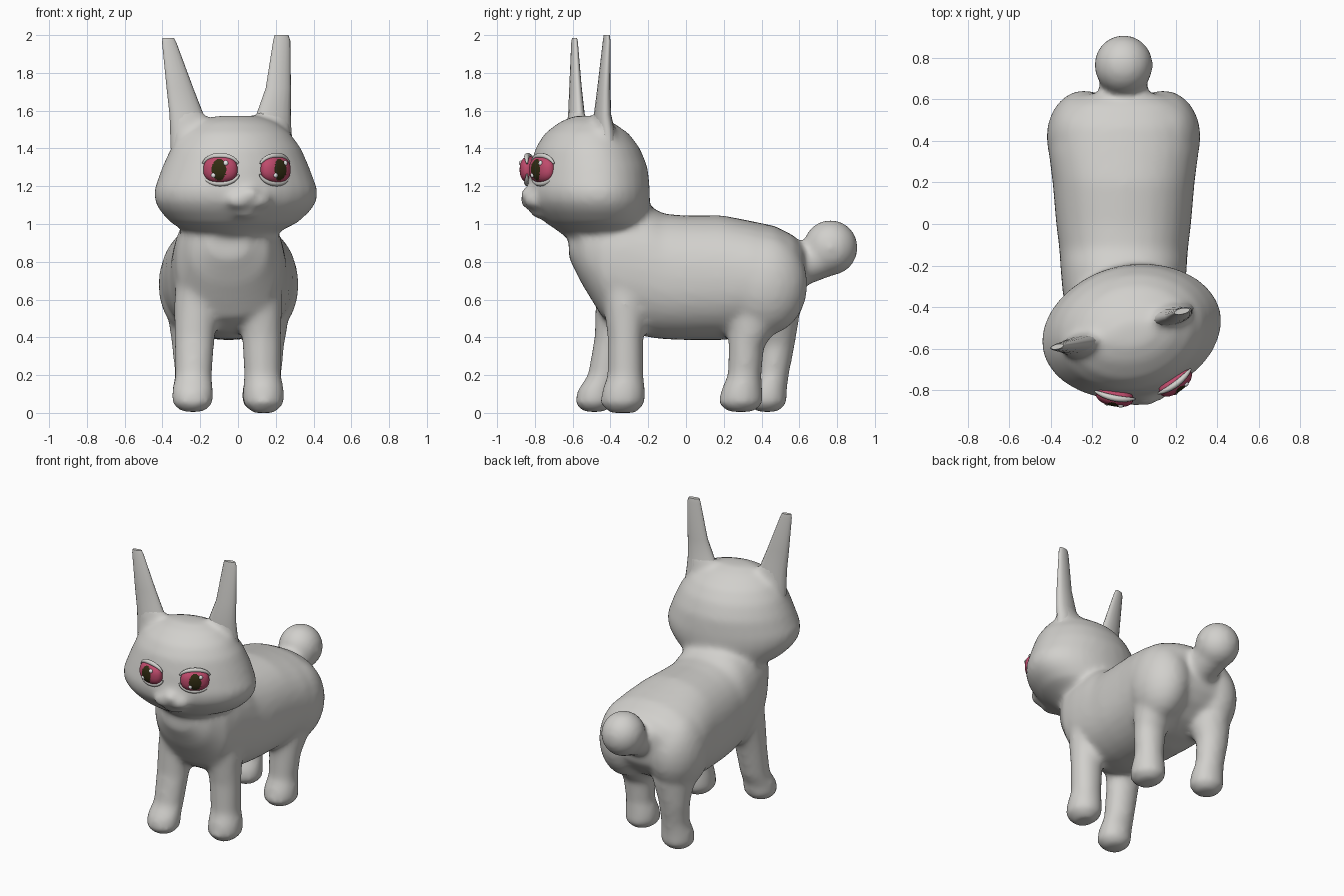
import bpy, bmesh, math
from mathutils import Matrix, Vector

if "Cube" in bpy.data.objects:
    bpy.data.objects.remove(bpy.data.objects["Cube"])

CX = -0.05                                   # body centre line
YAW = math.radians(13)                       # head is turned a little
HEAD = Matrix.Translation((-0.005, -0.545, 0)) @ Matrix.Rotation(YAW, 4, 'Z')


def material(name, rgb):
    m = bpy.data.materials.new(name)
    m.diffuse_color = (*rgb, 1)
    m.use_nodes = True
    m.node_tree.nodes["Principled BSDF"].inputs["Base Color"].default_value = m.diffuse_color
    return m


FUR = material("pale grey", (0.64, 0.63, 0.605))
IRIS = material("rose pink", (0.52, 0.07, 0.15))
PUPIL = material("dark olive", (0.03, 0.025, 0.006))
SHINE = material("white", (0.85, 0.85, 0.85))


def signed_pow(v, p):
    return math.copysign(abs(v) ** p, v)


def loft(bm, rings, axis='Z', n=24, power=1.0, matrix=Matrix(), turn=0.0):
    """Closed tube through rings (x, y, z, a, b), flat across the given axis."""
    loops = []
    ct, st = math.cos(turn), math.sin(turn)
    for x, y, z, a, b in rings:
        loop = []
        for i in range(n):
            u = a * signed_pow(math.cos(math.tau * i / n), power)
            v = b * signed_pow(math.sin(math.tau * i / n), power)
            u, v = u * ct - v * st, u * st + v * ct
            p = (x + u, y + v, z) if axis == 'Z' else (x + u, y, z + v)
            loop.append(bm.verts.new(matrix @ Vector(p)))
        loops.append(loop)
    for l0, l1 in zip(loops, loops[1:]):
        for i in range(n):
            j = (i + 1) % n
            bm.faces.new((l0[i], l0[j], l1[j], l1[i]))
    bm.faces.new(loops[0][::-1])
    bm.faces.new(loops[-1])


def ball(bm, centre, radii, matrix=Matrix(), seg=24):
    m = matrix @ Matrix.Translation(centre) @ Matrix.Diagonal((*radii, 1))
    bmesh.ops.create_uvsphere(bm, u_segments=seg, v_segments=seg // 2, radius=1, matrix=m)


def finish(bm, name, mats):
    bm.normal_update()
    bmesh.ops.recalc_face_normals(bm, faces=bm.faces[:])
    me = bpy.data.meshes.new(name)
    bm.to_mesh(me)
    bm.free()
    ob = bpy.data.objects.new(name, me)
    bpy.context.collection.objects.link(ob)
    for m in mats:
        me.materials.append(m)
    bpy.ops.object.select_all(action='DESELECT')
    ob.select_set(True)
    bpy.context.view_layer.objects.active = ob
    bpy.ops.object.shade_smooth_by_angle(angle=math.radians(60))
    return ob


bm = bmesh.new()

# Trunk, chest to rump: y, bottom, top, half width
trunk = [(-0.62, .82, .96, .10), (-0.55, .68, 1.08, .21), (-0.44, .50, 1.12, .275),
         (-0.32, .43, 1.13, .295), (-0.2, .40, 1.10, .305), (-0.12, .39, 1.055, .31), (0, .385, 1.045, .325),
         (0.2, .385, 1.045, .342), (0.35, .41, 1.015, .362), (0.47, .46, .99, .35),
         (0.57, .54, .94, .30), (0.625, .62, .88, .20)]
loft(bm, [(CX, y, (lo + hi) / 2, w, (hi - lo) / 2) for y, lo, hi, w in trunk], 'Y', 32, 0.88)

# Haunches
for s in (-1, 1):
    ball(bm, (CX + s * 0.19, 0.42, 0.68), (0.182, 0.225, 0.27))

# Legs: z, x, y, radius across, radius along
legs = {
    "front_right": [(0, .135, -.335, .06, .07), (.05, .135, -.335, .11, .12), (.12, .135, -.33, .11, .115),
                    (.2, .13, -.32, .098, .095), (.4, .125, -.32, .105, .095), (.58, .115, -.32, .12, .12),
                    (.78, .09, -.33, .13, .14)],
    "front_left": [(.005, -.24, -.485, .06, .06), (.05, -.24, -.485, .11, .105), (.12, -.24, -.475, .11, .10),
                   (.2, -.235, -.43, .098, .09), (.4, -.23, -.39, .108, .095), (.58, -.22, -.36, .12, .12),
                   (.78, -.19, -.35, .13, .14)],
    "back_right": [(.005, .13, .29, .06, .07), (.05, .13, .29, .11, .12), (.12, .13, .295, .11, .11),
                   (.2, .135, .31, .095, .09), (.35, .14, .32, .105, .095), (.5, .13, .37, .14, .15)],
    "back_left": [(.005, -.24, .43, .06, .06), (.05, -.24, .43, .11, .105), (.12, -.24, .435, .11, .10),
                  (.2, -.24, .46, .095, .085), (.35, -.245, .48, .105, .095), (.5, -.23, .46, .14, .14)],
}
for rings in legs.values():
    loft(bm, [(x, y, z, a, b) for z, x, y, a, b in rings])

# Round tail on a short stub
ball(bm, (CX, 0.765, 0.875), (0.143, 0.146, 0.148))
loft(bm, [(CX, .5, .79, .13, .12), (CX, .64, .79, .115, .115), (CX, .76, .85, .12, .13)], 'Y')

# Head: z, half width, front, back (measured from the head pivot)
head = [(.93, .18, -.09, .31), (.97, .27, -.14, .335), (1.01, .345, -.20, .34), (1.07, .405, -.255, .345),
        (1.12, .435, -.285, .35), (1.18, .44, -.295, .35), (1.3, .395, -.275, .34), (1.4, .35, -.25, .30),
        (1.48, .29, -.20, .24), (1.54, .21, -.12, .15), (1.573, .11, -.04, .07)]
loft(bm, [(0, (f + b) / 2, z, w, (b - f) / 2) for z, w, f, b in head], 'Z', 32, 1.03, HEAD)

# Muzzle lobes, chin and nose
for s in (-1, 1):
    ball(bm, (s * 0.05, -0.27, 1.125), (0.075, 0.06, 0.05), HEAD)
ball(bm, (0, -0.28, 1.16), (0.055, 0.065, 0.04), HEAD)
ball(bm, (0, -0.225, 1.065), (0.08, 0.06, 0.04), HEAD)

# Ears: z, outer x, inner x, y, half thickness
ears = {
    "left_ear": [(1.40, -.36, -.13, -.575, .06), (1.50, -.362, -.145, -.578, .052), (1.58, -.365, -.18, -.58, .04),
                 (1.72, -.38, -.235, -.585, .03), (1.96, -.403, -.325, -.59, .016), (1.985, -.40, -.338, -.59, .012)],
    "right_ear": [(1.40, .295, .03, -.43, .06), (1.50, .285, .06, -.435, .052), (1.58, .283, .095, -.442, .042),
                  (1.72, .282, .145, -.435, .032), (1.97, .278, .185, -.42, .018), (2.0, .268, .193, -.42, .014)],
}
ear_roots = {
    "left_ear": [(1.30, -.34, -.09, -.575, .09), (1.42, -.352, -.10, -.575, .075),
                 (1.54, -.36, -.14, -.578, .05), (1.62, -.366, -.2, -.581, .034)],
    "right_ear": [(1.30, .28, 0, -.44, .09), (1.42, .288, .02, -.437, .075),
                  (1.54, .283, .065, -.44, .05), (1.62, .28, .115, -.44, .034)],
}


def ear_sections(rows):
    return [((xo + xi) / 2, y, z, abs(xo - xi) / 2, t) for z, xo, xi, y, t in rows]


for rows in ear_roots.values():
    loft(bm, ear_sections(rows), turn=YAW)

body = finish(bm, "body", [FUR])
mod = body.modifiers.new("blend", 'REMESH')
mod.mode, mod.voxel_size, mod.use_smooth_shade = 'VOXEL', 0.018, True
mod = body.modifiers.new("soften", 'SMOOTH')
mod.factor, mod.iterations = 0.5, 14

for name, rows in ears.items():
    bm = bmesh.new()
    loft(bm, ear_sections(rows), n=16, turn=YAW)
    finish(bm, name, [FUR])

# Eyes with painted pupils, shines and lids
for side, s in (("left", -1), ("right", 1)):
    frame = (HEAD @ Matrix.Translation((s * 0.15, -0.258, 1.288))
             @ Matrix.Rotation(s * math.radians(24), 4, 'Z'))
    W, D, H = 0.092, 0.047, 0.071

    bm = bmesh.new()
    bmesh.ops.create_uvsphere(bm, u_segments=48, v_segments=32, radius=1)
    bmesh.ops.rotate(bm, verts=bm.verts[:], matrix=Matrix.Rotation(math.radians(90), 3, 'X'))
    for v in bm.verts:                        # slightly squared outline
        v.co = (W * signed_pow(v.co.x, 0.85), D * v.co.y, H * signed_pow(v.co.z, 0.85))
    for f in bm.faces:
        c = f.calc_center_median()
        if c.y < 0 and (c.x / 0.039) ** 2 + (c.z / 0.056) ** 2 < 1:
            f.material_index = 1
    bm.transform(frame)
    finish(bm, side + "_eye", [IRIS, PUPIL])

    bm = bmesh.new()
    for x, z, r in ((0.036, 0.034, 0.014), (-0.03, -0.03, 0.013)):
        y = -D * math.sqrt(1 - (x / W) ** 2 - (z / H) ** 2)
        ball(bm, (x, y, z), (r, r * 0.8, r), frame, 12)
    finish(bm, side + "_eye_shine", [SHINE])

    for lid, start, end in (("upper", 20, 160), ("lower", 195, 345)):
        cu = bpy.data.curves.new(f"{side}_{lid}_lid", 'CURVE')
        cu.dimensions, cu.bevel_depth, cu.bevel_resolution, cu.use_fill_caps = '3D', 0.015, 3, True
        sp = cu.splines.new('POLY')
        sp.points.add(14)
        for i, p in enumerate(sp.points):
            t = i / 14
            a = math.radians(start + (end - start) * t)
            x = 0.102 * math.cos(a)
            y = -0.008 + 1.6 * x * x
            p.co = (*(frame @ Vector((x, y, 0.074 * signed_pow(math.sin(a), 0.8)))), 1)
            p.radius = 0.35 + 0.65 * math.sin(math.pi * t)
        cu.materials.append(FUR)
        bpy.context.collection.objects.link(bpy.data.objects.new(cu.name, cu))
